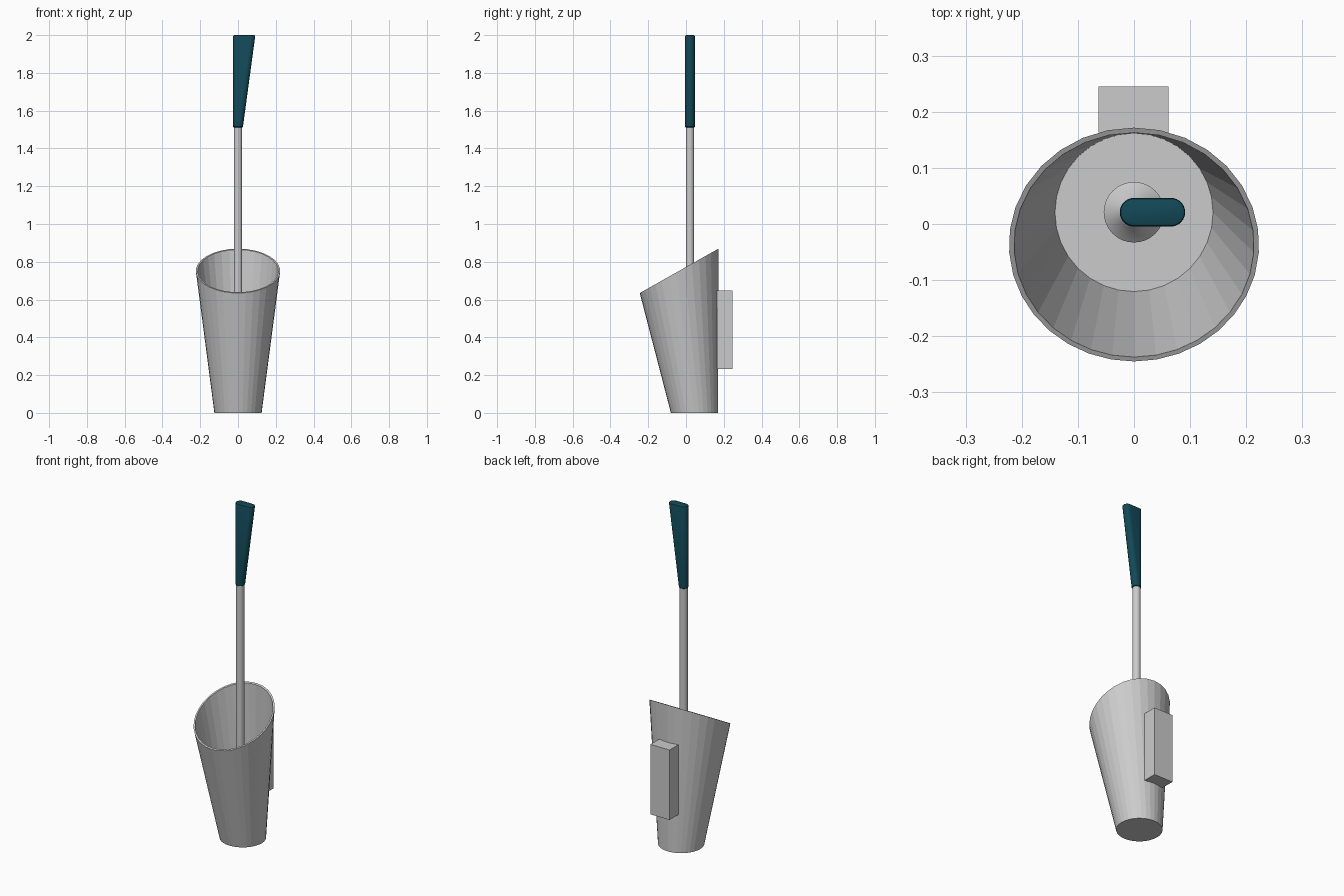
import bpy, bmesh, math

if "Cube" in bpy.data.objects:
    bpy.data.objects.remove(bpy.data.objects["Cube"])

N = 32
CY = 0.021  # rod axis


def finish(name, bm, smooth=None, mat=None):
    bmesh.ops.recalc_face_normals(bm, faces=bm.faces)
    me = bpy.data.meshes.new(name)
    bm.to_mesh(me)
    bm.free()
    ob = bpy.data.objects.new(name, me)
    bpy.context.collection.objects.link(ob)
    if mat:
        me.materials.append(mat)
    if smooth:
        bpy.ops.object.select_all(action='DESELECT')
        ob.select_set(True)
        bpy.context.view_layer.objects.active = ob
        bpy.ops.object.shade_smooth_by_angle(angle=math.radians(smooth))
    return ob


def loft(rings):
    """Skin a list of equal-length point rings and cap both ends."""
    bm = bmesh.new()
    loops = [[bm.verts.new(p) for p in ring] for ring in rings]
    for a, b in zip(loops, loops[1:]):
        for i in range(len(a)):
            j = (i + 1) % len(a)
            bm.faces.new((a[i], a[j], b[j], b[i]))
    bm.faces.new(loops[0])
    bm.faces.new(loops[-1])
    return bm


def angles(n):
    return [2 * math.pi * i / n for i in range(n)]


# Leaning conical cup: straight back wall, slanted rim
def level_ring(z, inset):
    r, c = 0.125 + 0.131 * z - inset, 0.045 - 0.129 * z
    return [(r * math.cos(a), c + r * math.sin(a), z) for a in angles(N)]


def rim_ring(inset):
    A, B, ring = 0.7725, 0.564, []
    for a in angles(N):
        s = math.sin(a)
        z = (A + B * (0.045 + (0.125 - inset) * s)) / (1 + 0.129 * B - 0.131 * B * s)
        r = 0.125 + 0.131 * z - inset
        ring.append((r * math.cos(a), 0.045 - 0.129 * z + r * s, z))
    return ring


finish("cup", loft([level_ring(0, 0), rim_ring(0), rim_ring(0.009),
                    level_ring(0.19, 0.009)]), 8)

# Wall mounting block on the back
bm = bmesh.new()
bmesh.ops.create_cube(bm, size=1)
for v in bm.verts:
    v.co = (v.co.x * 0.125 - 0.001, 0.204 + v.co.y * 0.082, 0.44 + v.co.z * 0.415)
finish("wall_mount", bm)


# Rod with a stepped foot on the cup floor
def circle(r, z):
    return [(r * math.cos(a), CY + r * math.sin(a), z) for a in angles(N)]


profile = [(0.054, 0.188), (0.054, 0.22), (0.038, 0.235), (0.022, 0.26), (0.022, 1.52)]
finish("rod", loft([circle(r, z) for r, z in profile]), 30)

# Flared grip: stadium section that widens to one side
teal = bpy.data.materials.new("teal")
teal.diffuse_color = (0.006, 0.065, 0.095, 1)
teal.use_nodes = True
teal.node_tree.nodes["Principled BSDF"].inputs["Base Color"].default_value = teal.diffuse_color


def stadium(z, inset=0.0):
    t = (z - 1.512) / (2.0 - 1.512)
    ring = []
    for i in range(N):
        a = -math.pi / 2 + math.pi * (i % (N // 2)) / (N // 2 - 1)
        side = 1 if i < N // 2 else -1
        shift = 0.0005 + 0.066 * t if side > 0 else 0
        r = 0.0255 - inset
        ring.append((shift + side * r * math.cos(a), CY + side * r * math.sin(a), z))
    return ring


finish("grip", loft([stadium(1.512, 0.003), stadium(1.515), stadium(1.994),
                     stadium(1.998, 0.0018), stadium(2.0, 0.006)]), 40, teal)
